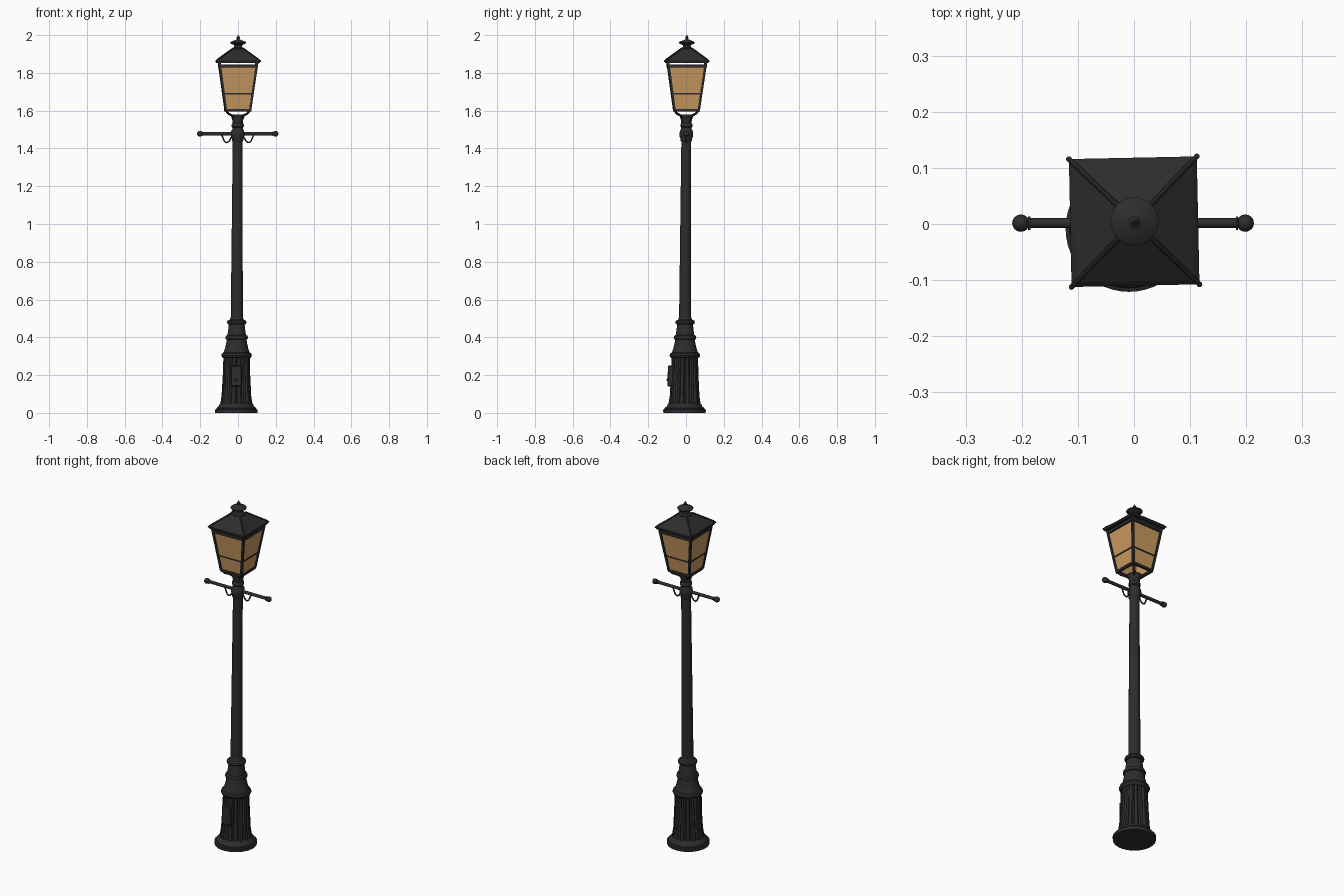
import bpy, bmesh, math
from mathutils import Vector, Matrix

if "Cube" in bpy.data.objects:
    bpy.data.objects.remove(bpy.data.objects["Cube"])


def material(name, rgb):
    m = bpy.data.materials.new(name)
    m.diffuse_color = (*rgb, 1)
    m.use_nodes = True
    m.node_tree.nodes["Principled BSDF"].inputs["Base Color"].default_value = m.diffuse_color
    return m


IRON = material("black iron", (0.026, 0.026, 0.026))
GLASS = material("amber glass", (0.60, 0.33, 0.12))
TURN = Matrix.Rotation(math.radians(1.2), 4, 'Z')


def finish(name, bm, mat=IRON, turn=False, smooth=True):
    """Turn the bmesh into an object, with the slight lean of the whole lamp."""
    bmesh.ops.recalc_face_normals(bm, faces=bm.faces)
    for v in bm.verts:
        if turn:
            v.co = TURN @ v.co
        v.co.x += -0.009 + 0.005 * v.co.z
        v.co.y += -0.008 + 0.0065 * v.co.z
    me = bpy.data.meshes.new(name)
    bm.to_mesh(me)
    bm.free()
    me.materials.append(mat)
    ob = bpy.data.objects.new(name, me)
    bpy.context.collection.objects.link(ob)
    if smooth:
        bpy.context.view_layer.objects.active = ob
        ob.select_set(True)
        bpy.ops.object.shade_smooth_by_angle(angle=math.radians(35))
        ob.select_set(False)
    return ob


def rings_to_bm(bm, rings):
    """Skin a list of closed point rings and cap both ends."""
    vs = [[bm.verts.new(p) for p in r] for r in rings]
    n = len(vs[0])
    for a, b in zip(vs, vs[1:]):
        for i in range(n):
            j = (i + 1) % n
            bm.faces.new((a[i], a[j], b[j], b[i]))
    bm.faces.new(vs[0][::-1])
    bm.faces.new(vs[-1])


def lathe(name, profile, seg=32, flutes=0, depth=0.0):
    bm = bmesh.new()
    rings = []
    for r, z in profile:
        ring = []
        for i in range(seg):
            a = 2 * math.pi * i / seg
            rr = r - depth * max(0, math.cos(a * flutes)) if flutes else r
            ring.append((rr * math.cos(a), rr * math.sin(a), z))
        rings.append(ring)
    rings_to_bm(bm, rings)
    return finish(name, bm)


def tube(bm, pts, r, n=8):
    """Round bar along a path."""
    pts = [Vector(p) for p in pts]
    rings = []
    for i, p in enumerate(pts):
        d = (pts[min(i + 1, len(pts) - 1)] - pts[max(i - 1, 0)]).normalized()
        u = d.cross(Vector((0, 1, 0)) if abs(d.y) < 0.9 else Vector((0, 0, 1))).normalized()
        w = d.cross(u)
        rings.append([p + r * (math.cos(t) * u + math.sin(t) * w)
                      for t in (2 * math.pi * (k + 0.5) / n for k in range(n))])
    rings_to_bm(bm, rings)


def box(bm, lo, hi):
    lo, hi = Vector(lo), Vector(hi)
    m = Matrix.Translation((lo + hi) / 2) @ Matrix.Diagonal((*(hi - lo), 1))
    bmesh.ops.create_cube(bm, size=1, matrix=m)


def ball(bm, c, r):
    bmesh.ops.create_uvsphere(bm, u_segments=16, v_segments=10, radius=r,
                              matrix=Matrix.Translation(c))


def square(h, z):
    return [Vector((x * h, y * h, z)) for x, y in ((-1, -1), (1, -1), (1, 1), (-1, 1))]


# Base foot, fluted pedestal, stepped shaft
lathe("base_foot", [(0.112, 0), (0.113, 0.017), (0.106, 0.02), (0.105, 0.026), (0.094, 0.034),
                    (0.089, 0.046), (0.08, 0.052)], 48)
lathe("fluted_pedestal", [(0.086, 0.045), (0.079, 0.09), (0.073, 0.2), (0.070, 0.298)],
      128, 16, 0.009)
lathe("stepped_collar", [(0.07, 0.29), (0.077, 0.295), (0.081, 0.305), (0.077, 0.315),
                         (0.069, 0.32), (0.062, 0.34), (0.056, 0.365), (0.052, 0.388),
                         (0.058, 0.391), (0.06, 0.4), (0.057, 0.408), (0.049, 0.413),
                         (0.045, 0.44), (0.042, 0.467), (0.049, 0.471), (0.052, 0.48),
                         (0.049, 0.488), (0.037, 0.494), (0.032, 0.505)])
lathe("shaft", [(0.032, 0.495), (0.026, 1.45)], 24)
lathe("shaft_head", [(0.026, 1.435), (0.031, 1.443), (0.031, 1.452), (0.035, 1.463),
                     (0.036, 1.478), (0.034, 1.493), (0.027, 1.503), (0.027, 1.51),
                     (0.032, 1.515), (0.032, 1.527), (0.027, 1.535), (0.029, 1.55),
                     (0.036, 1.57), (0.037, 1.58)])

# Access door with knob
bm = bmesh.new()
box(bm, (-0.03, -0.09, 0.14), (0.028, -0.055, 0.25))
bmesh.ops.bevel(bm, geom=bm.edges[:], offset=0.004, segments=1, affect='EDGES')
finish("access_door", bm, smooth=False)
bm = bmesh.new()
ball(bm, (0, -0.09, 0.175), 0.007)
finish("door_knob", bm)

# Ladder bar with ball ends and scroll brackets
bm = bmesh.new()
tube(bm, [(-0.2, 0, 1.478), (0.2, 0, 1.478)], 0.009, 12)
for s in (-1, 1):
    ball(bm, (s * 0.2, 0, 1.478), 0.0155)
    tube(bm, [(s * 0.183, 0, 1.478), (s * 0.187, 0, 1.478)], 0.0125, 12)
finish("ladder_bar", bm)
bm = bmesh.new()
for s in (-1, 1):
    pts = [(0.028, 1.462), (0.036, 1.455), (0.042, 1.443), (0.05, 1.434), (0.06, 1.431),
           (0.069, 1.436), (0.075, 1.448), (0.079, 1.46), (0.086, 1.472)]
    tube(bm, [(s * x, 0, z) for x, z in pts], 0.0042)
finish("scroll_brackets", bm)

# Lantern cage: half width as a function of height
Z0, Z1 = 1.603, 1.836


def half(z):
    return 0.064 + (z - Z0) * (0.097 - 0.064) / (Z1 - Z0)


bm = bmesh.new()
low, mid, top = (square(half(z), z) for z in (Z0, 1.69, Z1))
for i in range(4):
    j = (i + 1) % 4
    c = Vector((low[i].x, low[i].y, 0)).normalized()
    tube(bm, [low[i], square(half(1.86), 1.86)[i]], 0.0085, 4)
    tube(bm, [low[i], low[j]], 0.0095, 4)
    tube(bm, [mid[i], mid[j]], 0.0045, 4)
    tube(bm, [top[i], top[j]], 0.011, 4)
    # curved arm from shaft head to cage corner
    tube(bm, [c * 0.03 + Vector((0, 0, 1.565)), c * 0.048 + Vector((0, 0, 1.576)),
              c * 0.072 + Vector((0, 0, 1.585)), low[i]], 0.006, 6)
finish("lantern_cage", bm, turn=True, smooth=False)

# Four thin glass panes
bm = bmesh.new()
for i in range(4):
    j = (i + 1) % 4
    outer, inner = [], []
    for ring, off in ((outer, 0.0), (inner, 0.003)):
        a, b = square(half(Z0) - off, Z0), square(half(Z1) - off, Z1)
        ring.extend((a[i], a[j], b[j], b[i]))
    rings_to_bm(bm, [outer, inner])
finish("glass_panes", bm, GLASS, turn=True, smooth=False)

# Hollow hipped roof, hip ridges and corner knobs
bm = bmesh.new()
rings_to_bm(bm, [square(0.02, 1.917), square(0.104, 1.852), square(0.113, 1.852),
                 square(0.114, 1.863), square(0.106, 1.871), square(0.028, 1.928)])
finish("roof", bm, turn=True, smooth=False)
bm = bmesh.new()
for i in range(4):
    path = [square(h, z)[i] for h, z in ((0.114, 1.862), (0.106, 1.871), (0.026, 1.93))]
    tube(bm, path, 0.0045)
    ball(bm, path[0], 0.005)
finish("hip_ridges", bm, turn=True)

# Finial
lathe("finial", [(0.036, 1.921), (0.034, 1.929), (0.022, 1.935), (0.02, 1.945), (0.027, 1.95),
                 (0.041, 1.956), (0.043, 1.961), (0.037, 1.966), (0.018, 1.973), (0.009, 1.977),
                 (0.006, 1.98), (0.009, 1.984), (0.009, 1.988), (0.005, 1.993), (0.002, 2.0)])
